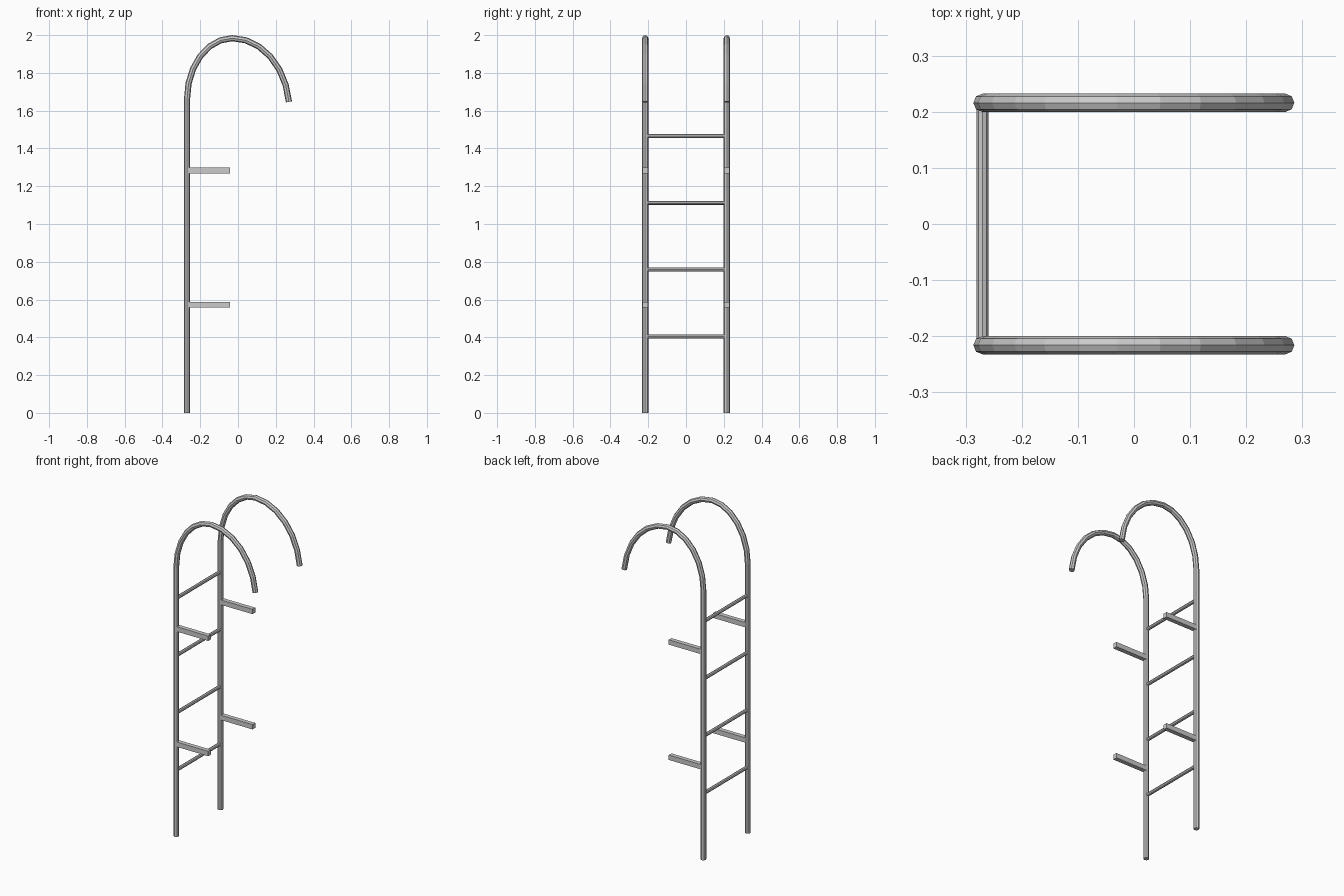
import bpy, bmesh, math
from mathutils import Vector

if "Cube" in bpy.data.objects:
    bpy.data.objects.remove(bpy.data.objects["Cube"])

RAIL_X, RAIL_Y, RAIL_R = -0.27, 0.216, 0.0163


def make_object(name, bm):
    bmesh.ops.recalc_face_normals(bm, faces=bm.faces)
    mesh = bpy.data.meshes.new(name)
    bm.to_mesh(mesh)
    bm.free()
    obj = bpy.data.objects.new(name, mesh)
    bpy.context.collection.objects.link(obj)
    return obj


def tube(name, path, radius, side, sides=8):
    """Capped tube along a planar path; side is the normal of its plane."""
    bm = bmesh.new()
    pts = [Vector(p) for p in path]
    side = Vector(side)
    rings = []
    for i, p in enumerate(pts):
        tangent = (pts[min(i + 1, len(pts) - 1)] - pts[max(i - 1, 0)]).normalized()
        out = side.cross(tangent)
        angles = [2 * math.pi * k / sides for k in range(sides)]
        rings.append([bm.verts.new(p + radius * (side * math.cos(a) + out * math.sin(a)))
                      for a in angles])
    for a, b in zip(rings, rings[1:]):
        for k in range(sides):
            n = (k + 1) % sides
            bm.faces.new((a[k], a[n], b[n], b[k]))
    bm.faces.new(rings[0])
    bm.faces.new(rings[-1])
    return make_object(name, bm)


def box(name, centre, size):
    bm = bmesh.new()
    bmesh.ops.create_cube(bm, size=1)
    bmesh.ops.scale(bm, vec=size, verts=bm.verts)
    bmesh.ops.translate(bm, vec=centre, verts=bm.verts)
    return make_object(name, bm)


# Rail centre line: upright, then two elliptical arcs meeting at the crown
APEX_X, APEX_Z = -0.03, 1.9837
profile = [(RAIL_X, 0)]
for i in range(7):
    t = math.pi / 2 * i / 6
    profile.append((APEX_X - 0.24 * math.cos(t), 1.66 + (APEX_Z - 1.66) * math.sin(t)))
END = math.radians(83)
for i in range(1, 7):
    t = END * i / 6
    profile.append((APEX_X + 0.302 * math.sin(t), 1.60 + (APEX_Z - 1.60) * math.cos(t)))

for label, s in (("front", -1), ("back", 1)):
    y = s * RAIL_Y
    # Hooped side rail
    tube(f"{label}_rail", [(x, y, z) for x, z in profile], RAIL_R, (0, 1, 0))
    # Wall brackets
    for level, z in (("lower", 0.572), ("upper", 1.283)):
        box(f"{label}_{level}_bracket", (-0.155, y, z), (0.225, 0.027, 0.03))

# Rungs
for i in range(4):
    z = 0.405 + 0.3535 * i
    tube(f"rung_{i + 1}", [(RAIL_X, -RAIL_Y, z), (RAIL_X, RAIL_Y, z)], 0.0105, (1, 0, 0))
